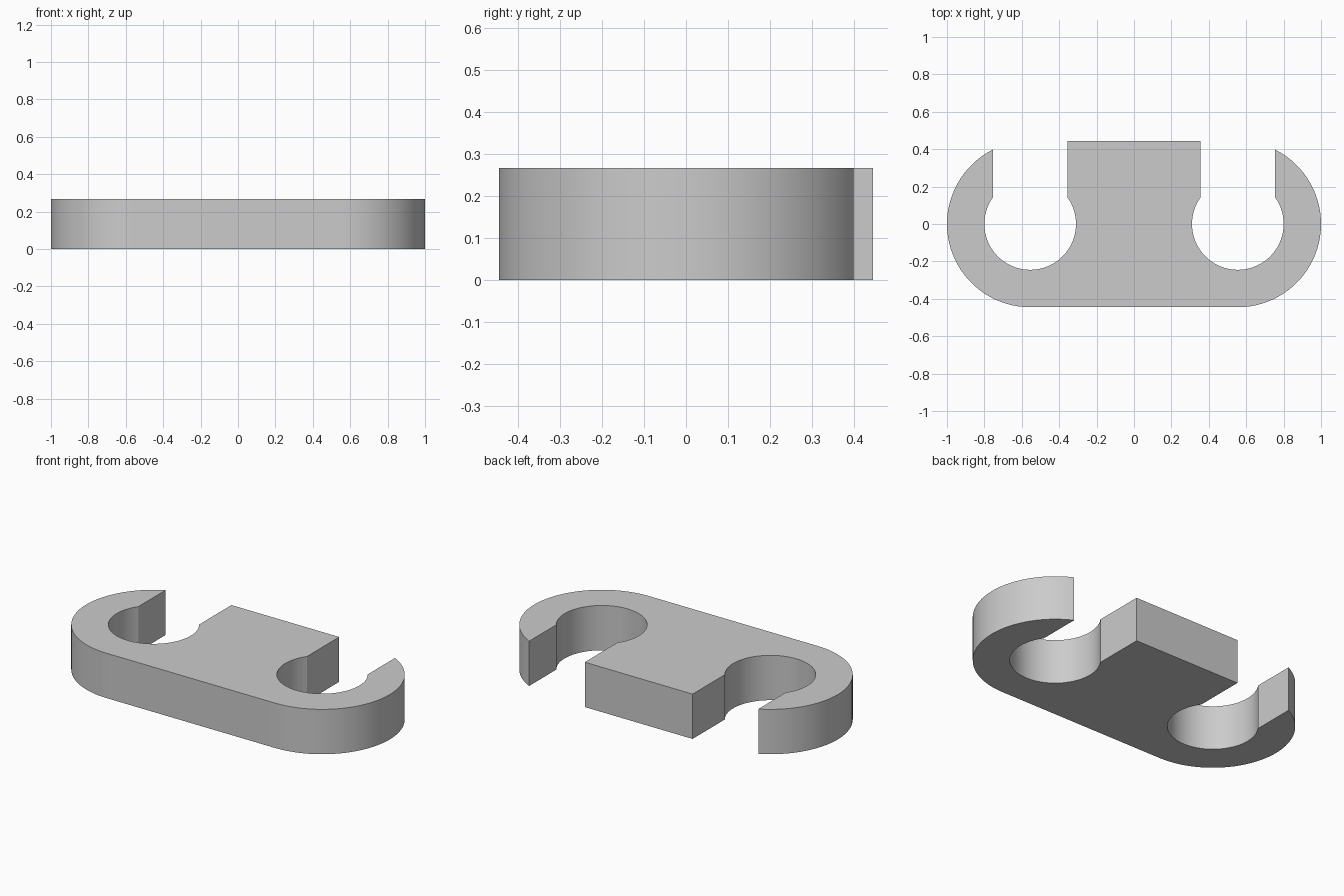
import bpy
import bmesh
from math import acos, cos, sin, pi

if "Cube" in bpy.data.objects:
    bpy.data.objects.remove(bpy.data.objects["Cube"])

HEIGHT = 0.267
OUTER = 0.445      # radius of the rounded ends, also half the depth
HOLE = 0.245       # radius of the round seats
CENTRE = 1 - OUTER
SLOT = 0.2         # half width of the slot opening


def arc(radius, start, end, steps):
    """Points along an arc around the left seat's centre."""
    angles = [start + (end - start) * i / steps for i in range(steps + 1)]
    return [(CENTRE + radius * cos(a), radius * sin(a)) for a in angles]


# Left half of the outline: rounded end, seat, corner of the centre block
lip = acos(SLOT / HOLE)
half = arc(OUTER, -pi / 2, acos(SLOT / OUTER), 36)
half += arc(HOLE, lip, -pi - lip, 56)
half.append((CENTRE - SLOT, OUTER))
outline = half + [(-x, y) for x, y in reversed(half)]

# Extrude the outline into the double clip
bm = bmesh.new()
base = bm.faces.new([bm.verts.new((x, y, 0)) for x, y in outline])
top = bmesh.ops.extrude_face_region(bm, geom=[base], use_keep_orig=True)
bmesh.ops.translate(bm, vec=(0, 0, HEIGHT),
                    verts=[g for g in top["geom"] if isinstance(g, bmesh.types.BMVert)])
bmesh.ops.recalc_face_normals(bm, faces=bm.faces)
mesh = bpy.data.meshes.new("double_clip")
bm.to_mesh(mesh)
bm.free()

# Plain grey material
grey = bpy.data.materials.new("light grey")
grey.use_nodes = True
colour = (0.6, 0.6, 0.6, 1)
grey.diffuse_color = colour
grey.node_tree.nodes["Principled BSDF"].inputs["Base Color"].default_value = colour
mesh.materials.append(grey)

clip = bpy.data.objects.new("double_clip", mesh)
bpy.context.collection.objects.link(clip)
bpy.ops.object.select_all(action="DESELECT")
clip.select_set(True)
bpy.context.view_layer.objects.active = clip
bpy.ops.object.shade_smooth_by_angle(angle=pi / 6)
